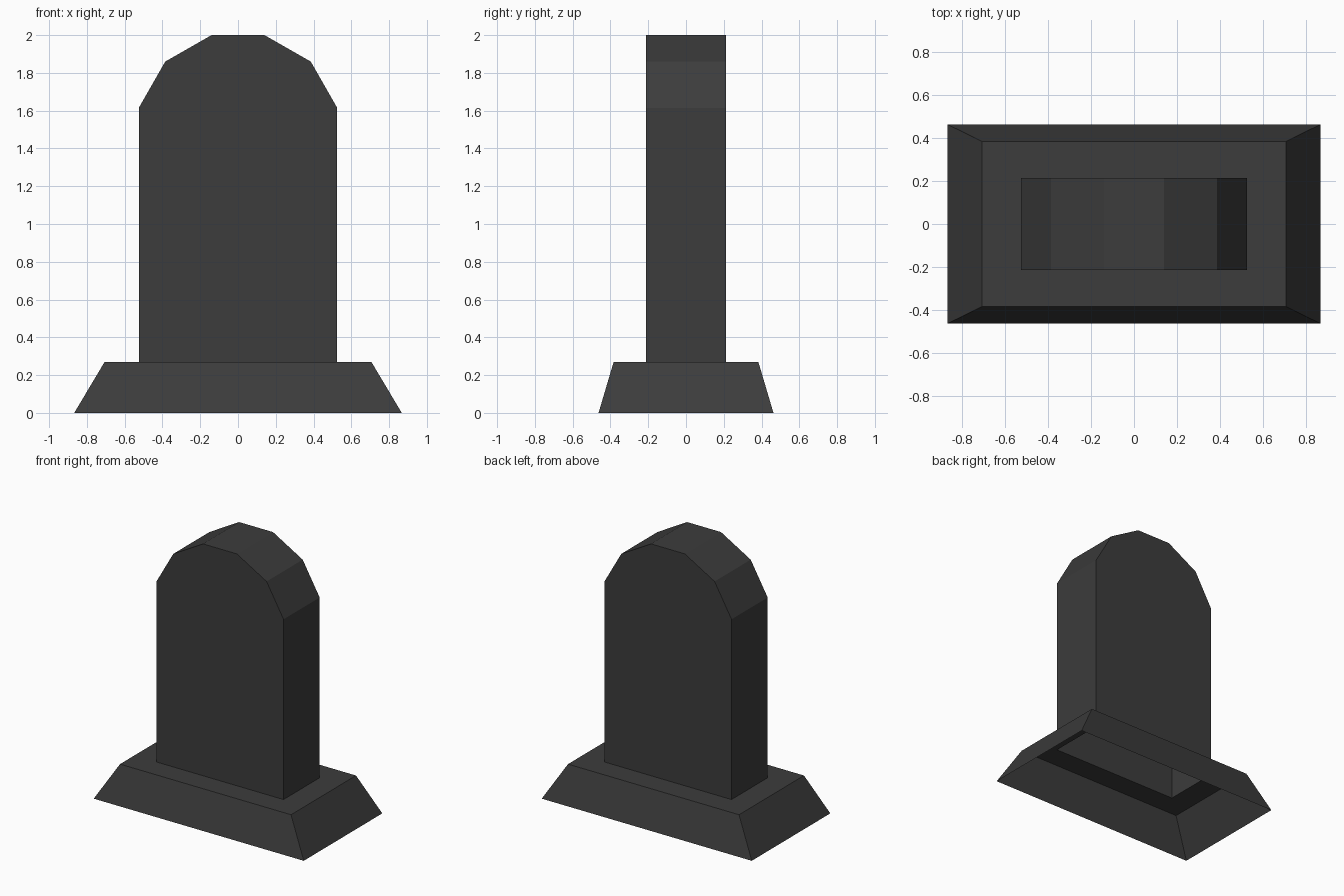
import bpy, bmesh

if "Cube" in bpy.data.objects:
    bpy.data.objects.remove(bpy.data.objects["Cube"])

stone = bpy.data.materials.new("dark grey stone")
stone.diffuse_color = (0.045, 0.045, 0.045, 1)
stone.use_nodes = True
stone.node_tree.nodes["Principled BSDF"].inputs["Base Color"].default_value = stone.diffuse_color

STEP = 0.27            # height of the plinth top
HX, HY = 0.525, 0.213  # half width and half depth of the slab


def make_object(name, bm):
    bmesh.ops.remove_doubles(bm, verts=bm.verts, dist=1e-5)
    bmesh.ops.recalc_face_normals(bm, faces=bm.faces)
    mesh = bpy.data.meshes.new(name)
    bm.to_mesh(mesh)
    bm.free()
    mesh.materials.append(stone)
    bpy.context.collection.objects.link(bpy.data.objects.new(name, mesh))


def orient_up(bm):
    # open shells: make sure faces point outward and upward
    for f in bm.faces:
        c = f.calc_center_median()
        n = f.normal
        if n.x * c.x + n.y * c.y + n.z * 2 < 0:
            f.normal_flip()


def bridge(bm, a, b):
    n = len(a)
    for i in range(n):
        j = (i + 1) % n
        bm.faces.new((a[i], a[j], b[j], b[i]))


# plinth: sloping skirt and flat ledge, open underneath and below the slab
bm = bmesh.new()
rings = [[bm.verts.new((sx * x, sy * y, z))
          for sx, sy in ((-1, -1), (1, -1), (1, 1), (-1, 1))]
         for x, y, z in ((0.867, 0.463, 0), (0.706, 0.383, STEP), (HX, HY, STEP))]
for lower, upper in zip(rings, rings[1:]):
    bridge(bm, lower, upper)
make_object("plinth", bm)

# slab: arched outline pulled from front to back, open at the bottom
half = [(HX, STEP), (HX, 1.615), (0.385, 1.86), (0.14, 2.0)]
outline = half + [(-x, z) for x, z in reversed(half)]
bm = bmesh.new()
front = [bm.verts.new((x, -HY, z)) for x, z in outline]
back = [bm.verts.new((x, HY, z)) for x, z in outline]
bm.faces.new(front)
bm.faces.new(back[::-1])
for i in range(len(outline) - 1):
    bm.faces.new((front[i + 1], front[i], back[i], back[i + 1]))
make_object("headstone_slab", bm)
